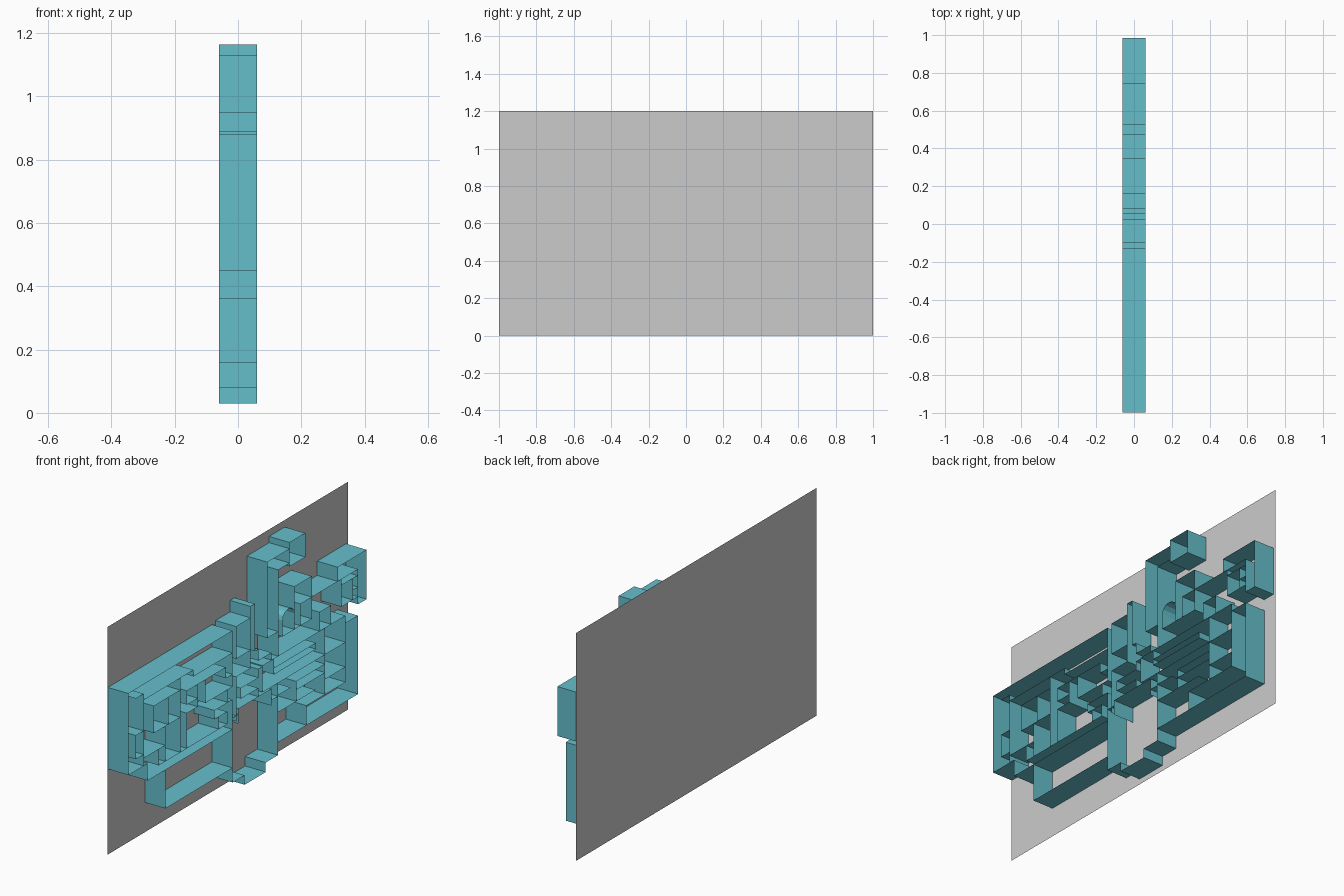
import bpy
import math

DEPTH = 0.06
teal = bpy.data.materials.new("teal")
teal.diffuse_color = (0.13, 0.52, 0.60, 1)


def make_mesh(name, verts, faces, mat=None):
    me = bpy.data.meshes.new(name)
    me.from_pydata(verts, [], faces)
    ob = bpy.data.objects.new(name, me)
    bpy.context.collection.objects.link(ob)
    if mat:
        me.materials.append(mat)
    return ob


def route(y, z, *stops):
    """Right-angled path: stops alternate between a new y and a new z."""
    pts = [(y, z)]
    for i, s in enumerate(stops):
        y, z = (s, z) if i % 2 == 0 else (y, s)
        if (y, z) != pts[-1]:
            pts.append((y, z))
    return pts


def box(y0, z0, y1, z1):
    return route(y0, z0, y1, z1, y0, z0)


def ribbons(name, *paths):
    """Paper-thin walls standing on the backing panel along each path."""
    verts, faces = [], []
    for path in paths:
        for (ya, za), (yb, zb) in zip(path, path[1:]):
            n = len(verts)
            verts += [(-DEPTH, ya, za), (DEPTH, ya, za), (DEPTH, yb, zb), (-DEPTH, yb, zb)]
            faces.append((n, n + 1, n + 2, n + 3))
    return make_mesh(name, verts, faces, teal)


# Backing panel
make_mesh("backing_panel",
          [(-DEPTH, -1, 0), (-DEPTH, 1, 0), (-DEPTH, 1, 1.2), (-DEPTH, -1, 1.2)],
          [(0, 1, 2, 3)])

# Outer walls of the left wing
ribbons("left_outer_walls",
        route(-.13, .585, -.13, .88, -.997, .45, -.837, .36, -.13),
        route(-.69, .36, -.69, .157, -.13))

# Rooms inside the left wing
ribbons("left_rooms",
        route(-.935, .83, -.87, .45),
        route(-.87, .797, -.455, .763, -.13),
        route(-.87, .635, -.935, .51, -.87),
        route(-.565, .797, -.565, .405),
        route(-.565, .733, -.785, .59, -.565),
        route(-.665, .733, -.665, .59),
        route(-.69, .59, -.69, .405),
        route(-.87, .49, -.69),
        route(-.745, .49, -.745, .405, -.175, .47, -.28, .517, -.13),
        route(-.245, .47, -.245, .405))

# Small rooms beside the centre
ribbons("left_inner_rooms",
        route(-.355, .585, -.355, .708, -.51, .635, -.42, .59, -.51, .405),
        route(-.42, .708, -.42, .635),
        route(-.355, .708, -.185, .65, -.13),
        route(-.355, .585, -.13),
        route(-.17, .585, -.17, .517))

# Central hall and entrance steps
ribbons("central_hall",
        route(-.13, .517, -.13, .08, -.03, .03, .145, .08, .247, .39),
        route(-.13, .42, -.08),
        route(-.08, .37, -.08, .45, .195, .36),
        route(.195, .39, .247, .46))

# Rooms above the hall
ribbons("central_rooms",
        route(.02, .89, -.1, .72, .02, .89),
        route(.02, .89, .02, .95, .057, .70, .085, .64, .195, .60),
        route(.02, .72, .02, .625, -.1, .39),
        route(.085, .55, -.06, .495, .085, .45),
        route(.085, .55, .085, .595, .12))

# Tall passage with the end room
ribbons("upper_passage",
        route(.345, 1.13, .16, .73, .25),
        route(.345, 1.055, .25, .60),
        box(.345, 1.037, .475, 1.163))

# Rounded niche and neighbouring rooms
arch = [(.335 - .05 * math.cos(a), .775 + .043 * math.sin(a))
        for a in [i * math.pi / 6 for i in range(7)]]
ribbons("upper_right_rooms",
        [(.285, .69)] + arch + [(.385, .69)],
        route(.385, .775, .385, .915, .53, .69, .285),
        route(.435, .69, .435, .805, .915, .62, .985, .88, .745, .805),
        route(.775, .805, .775, .66, .915),
        route(.775, .773, .91),
        route(.87, .773, .87, .66),
        route(.87, .71, .915),
        route(.595, .60, .595, .70, .69, .60))

# Outer walls of the right wing
ribbons("right_outer_walls",
        route(.247, .147, .915, .56, .81),
        route(.12, .46, .12, .60, .81, .25, .485, .147),
        route(.12, .46, .81))

# Corridors inside the right wing
ribbons("right_corridors",
        route(.215, .60, .215, .55, .565, .517, .215, .55),
        route(.64, .60, .64, .25),
        route(.64, .33, .81),
        route(.247, .305, .56),
        route(.247, .395, .355),
        route(.40, .305, .40, .41, .64),
        route(.40, .365, .64))
